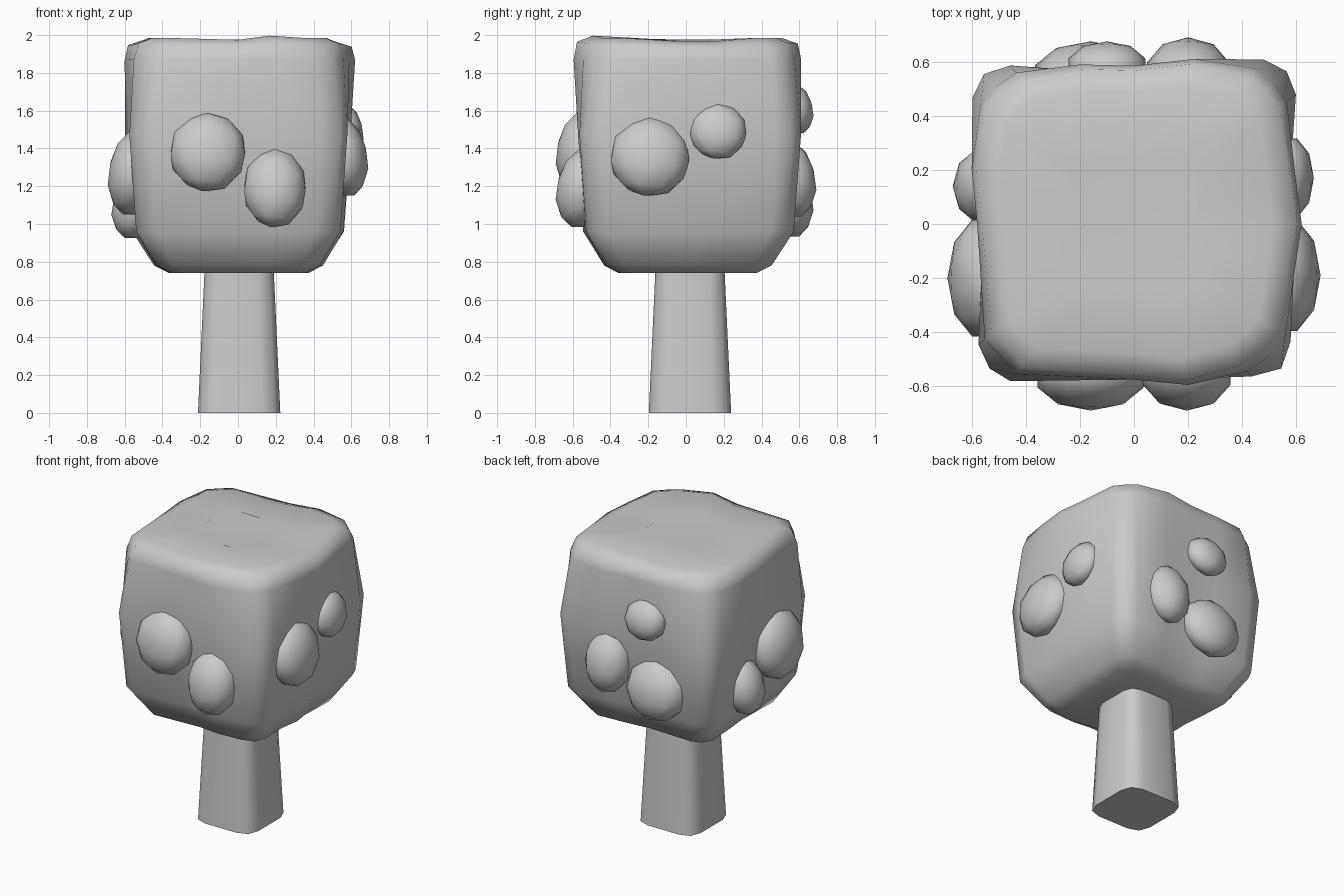
import bpy, bmesh, math
from mathutils import Matrix, Vector

if "Cube" in bpy.data.objects:
    bpy.data.objects.remove(bpy.data.objects["Cube"])


def finish(name, bm):
    bmesh.ops.recalc_face_normals(bm, faces=bm.faces)
    me = bpy.data.meshes.new(name)
    bm.to_mesh(me)
    bm.free()
    ob = bpy.data.objects.new(name, me)
    bpy.context.collection.objects.link(ob)
    bpy.ops.object.select_all(action='DESELECT')
    ob.select_set(True)
    bpy.context.view_layer.objects.active = ob
    bpy.ops.object.shade_smooth_by_angle(angle=math.radians(62))
    return ob


def loft(name, rings):
    bm = bmesh.new()
    loops = [[bm.verts.new(p) for p in r] for r in rings]
    for a, b in zip(loops, loops[1:]):
        n = len(a)
        for i in range(n):
            j = (i + 1) % n
            bm.faces.new((a[i], a[j], b[j], b[i]))
    bm.faces.new(loops[0])
    bm.faces.new(loops[-1])
    return finish(name, bm)


# Trunk: tapered square post with rounded corners
def post_ring(h, z):
    pts = []
    for k in range(4):
        r = Matrix.Rotation(k * math.pi / 2, 3, 'Z')
        for u, v in ((1, -0.55), (1, 0.55), (0.88, 0.88)):
            p = r @ Vector((u * h, v * h, 0))
            pts.append((p.x + 0.006, p.y + 0.021, z))
    return pts


loft("trunk", [post_ring(0.218, 0), post_ring(0.182, 0.78)])

# Crown: rounded block with an irregular plan outline (x, y, rim height offset)
outline = [(0.585, -0.44, 0), (0.59, -0.2, -0.01), (0.62, 0, -0.02), (0.6, 0.15, -0.02),
           (0.6, 0.48, 0), (0.56, 0.56, 0), (0.48, 0.61, 0), (0.22, 0.61, 0),
           (0, 0.585, -0.01), (-0.2, 0.59, -0.02), (-0.46, 0.59, 0), (-0.55, 0.55, 0),
           (-0.6, 0.47, 0), (-0.6, 0.2, -0.01), (-0.58, 0, -0.01), (-0.58, -0.45, 0),
           (-0.53, -0.53, 0), (-0.46, -0.585, 0), (0, -0.575, -0.01), (0.2, -0.595, 0.012),
           (0.44, -0.57, 0), (0.54, -0.53, 0)]
# scale, height, rim weight, extra corner scale (bulges midway, rounds off at the top)
profile = [(0.6, 0.74, 0, 1.02), (0.725, 0.78, 0, 1.03), (0.9, 0.96, 0, 1.05),
           (0.96, 1.47, 0, 1.05), (1.0, 1.87, 0, 0.925), (0.97, 1.955, 0.8, 0.9),
           (0.83, 1.985, 1, 0.92), (0.4, 1.978, 0.4, 1.0)]


def corner(x, y, c):
    w = max(0, min(1, (min(abs(x), abs(y)) - 0.3) / 0.23))
    return 1 + (c - 1) * w


loft("crown", [[(x * s * corner(x, y, c), y * s * corner(x, y, c), z + dz * w)
                for x, y, dz in outline] for s, z, w, c in profile])

# Fruit lumps: face angle, sideways position, height, half width, half height, reach
fruits = [(0, -0.16, 1.38, 0.20, 0.20, 0.69), (0, 0.195, 1.19, 0.165, 0.20, 0.69),
          (90, -0.19, 1.355, 0.21, 0.20, 0.69), (90, 0.17, 1.49, 0.15, 0.14, 0.665),
          (180, 0.16, 1.13, 0.21, 0.19, 0.675), (180, -0.20, 1.24, 0.155, 0.195, 0.69),
          (180, 0.10, 1.61, 0.145, 0.125, 0.675),
          (270, 0.20, 1.27, 0.22, 0.215, 0.69), (270, -0.14, 1.10, 0.14, 0.17, 0.67)]
for i, (ang, u, z, w, h, reach) in enumerate(fruits):
    face = 0.545 + 0.075 * (z - 1.09)
    bm = bmesh.new()
    bmesh.ops.create_icosphere(bm, subdivisions=2, radius=1.03)
    # the tip droops a little below the middle of each lump
    droop = Matrix.Identity(4)
    droop[2][1] = 0.25
    m = (Matrix.Rotation(math.radians(ang), 4, 'Z')
         @ Matrix.Translation((u, -face, z))
         @ Matrix.Rotation(math.radians(4), 4, 'X')
         @ Matrix.Diagonal((w, reach - face, h, 1)) @ droop)
    bmesh.ops.transform(bm, matrix=m, verts=bm.verts)
    finish(f"fruit_{i + 1}", bm)
